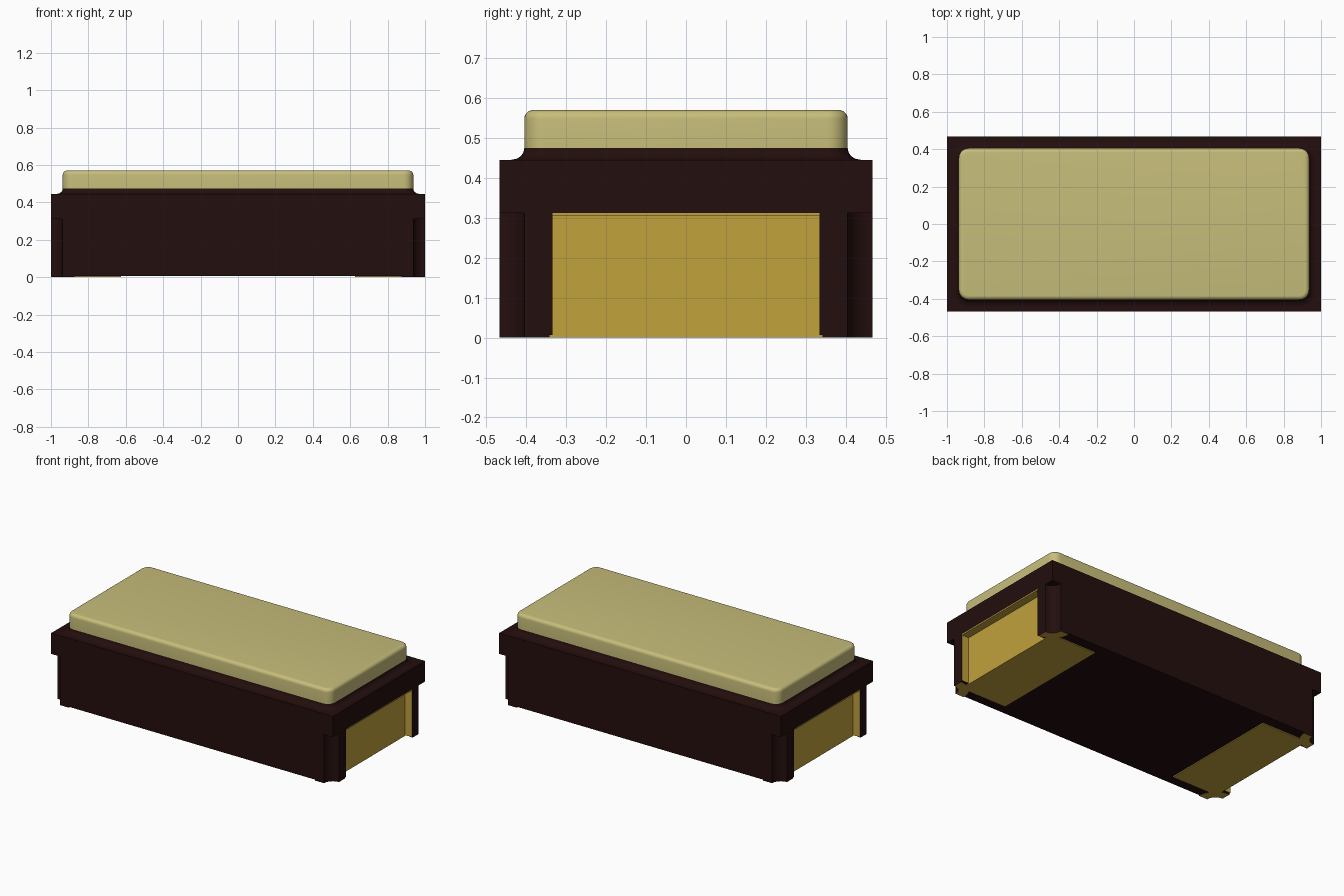
import bpy, bmesh, math

cube = bpy.data.objects.get("Cube")
if cube:
    bpy.data.objects.remove(cube, do_unlink=True)


def material(name, rgb):
    m = bpy.data.materials.new(name)
    m.use_nodes = True
    m.diffuse_color = (*rgb, 1)
    m.node_tree.nodes["Principled BSDF"].inputs["Base Color"].default_value = (*rgb, 1)
    return m


CERAMIC = material("dark ceramic", (0.0165, 0.0044, 0.004))
GOLD = material("gold plating", (0.53, 0.36, 0.046))
LID = material("pale brass lid", (0.57, 0.51, 0.195))

HX, HY = 1.0, 0.467          # half length and half width
NOTCH_X, NOTCH_Y = 0.95, 0.335   # end recess
CORNER_R = 0.063             # corner castellation radius
BASE, LEDGE, SHOULDER, TOP = 0.006, 0.312, 0.445, 0.475


def loft(name, rings, mats, rule=None, smooth=False):
    """Skin a stack of equal-length rings and cap both ends."""
    bm = bmesh.new()
    loops = [[bm.verts.new(p) for p in ring] for ring in rings]
    n = len(loops[0])
    for a, b in zip(loops, loops[1:]):
        for i in range(n):
            j = (i + 1) % n
            bm.faces.new((a[i], a[j], b[j], b[i]))
    bm.faces.new(loops[0][::-1])
    bm.faces.new(loops[-1])
    bmesh.ops.recalc_face_normals(bm, faces=bm.faces[:])
    if rule:
        for f in bm.faces:
            f.material_index = rule(f)
    mesh = bpy.data.meshes.new(name)
    bm.to_mesh(mesh)
    bm.free()
    ob = bpy.data.objects.new(name, mesh)
    bpy.context.collection.objects.link(ob)
    for m in mats:
        mesh.materials.append(m)
    if smooth:
        bpy.ops.object.select_all(action='DESELECT')
        ob.select_set(True)
        bpy.context.view_layer.objects.active = ob
        bpy.ops.object.shade_smooth_by_angle(angle=math.radians(35))
    return ob


def prism(name, outline, z0, z1, mats, rule=None, smooth=False):
    return loft(name, [[(x, y, z) for x, y in outline] for z in (z0, z1)], mats, rule, smooth)


def rect(x0, x1, y0, y1):
    return [(x0, y0), (x1, y0), (x1, y1), (x0, y1)]


def arc(cx, cy, r, a0, a1, steps=8):
    return [(cx + r * math.cos(math.radians(a0 + (a1 - a0) * i / steps)),
             cy + r * math.sin(math.radians(a0 + (a1 - a0) * i / steps)))
            for i in range(steps + 1)]


def rounded_ring(hx, hy, r, z):
    pts = []
    for sx, sy, a in ((1, 1, 0), (-1, 1, 90), (-1, -1, 180), (1, -1, 270)):
        pts += arc(sx * (hx - r), sy * (hy - r), r, a, a + 90)
    return [(x, y, z) for x, y in pts]


# Lower body: concave corners and a gold-lined recess in each end
half = (arc(HX, -HY, CORNER_R, 180, 90)
        + [(HX, -NOTCH_Y), (NOTCH_X, -NOTCH_Y), (NOTCH_X, NOTCH_Y), (HX, NOTCH_Y)]
        + arc(HX, HY, CORNER_R, 270, 180))
outline = half + [(-x, -y) for x, y in half]


def recess_rule(f):
    c = f.calc_center_median()
    in_recess = abs(c.y) < NOTCH_Y + 0.001 and NOTCH_X - 0.001 < abs(c.x) < HX - 0.001
    return 1 if in_recess and abs(f.normal.z) < 0.5 else 0


prism("lower_body", outline, BASE, LEDGE, [CERAMIC, GOLD], recess_rule, smooth=True)
prism("upper_body", rect(-HX, HX, -HY, HY), LEDGE, SHOULDER, [CERAMIC])

# Raised seat with a concave fillet around its foot
seat = [(0.034, SHOULDER), (0.019, 0.448), (0.008, 0.455), (0.002, 0.464), (0.0, TOP)]
loft("lid_seat", [rounded_ring(0.937 + d, 0.405 + d, 0.052 + d, z) for d, z in seat],
     [CERAMIC], smooth=True)

# Lid with rounded corners and a rolled top edge
R, LID_TOP = 0.022, 0.57
edge = [(0, TOP)] + [(R * (1 - math.cos(t)), LID_TOP - R + R * math.sin(t))
                     for t in (math.radians(15 * i) for i in range(7))]
loft("lid", [rounded_ring(0.937 - d, 0.405 - d, 0.052 - d, z) for d, z in edge],
     [LID], smooth=True)

# Plating under each end: recess ceiling, solder pad and corner rings
for s, side in ((1, "left"), (-1, "right")):
    prism(f"recess_ceiling_{side}", rect(s * NOTCH_X, s * HX, -NOTCH_Y, NOTCH_Y),
          0.305, LEDGE, [GOLD])
    prism(f"solder_pad_{side}", rect(s * 0.625, s * NOTCH_X, -0.4, 0.4), 0.0, BASE, [GOLD])
    for t, end in ((1, "back"), (-1, "front")):
        ring = arc(HX, HY, 0.125, 180, 270) + arc(HX, HY, CORNER_R, 270, 180)
        prism(f"corner_ring_{end}_{side}", [(s * x, t * y) for x, y in ring],
              -0.0005 + 0.0005, BASE, [CERAMIC, GOLD],
              lambda f: 1 if f.normal.z < -0.5 else 0)
